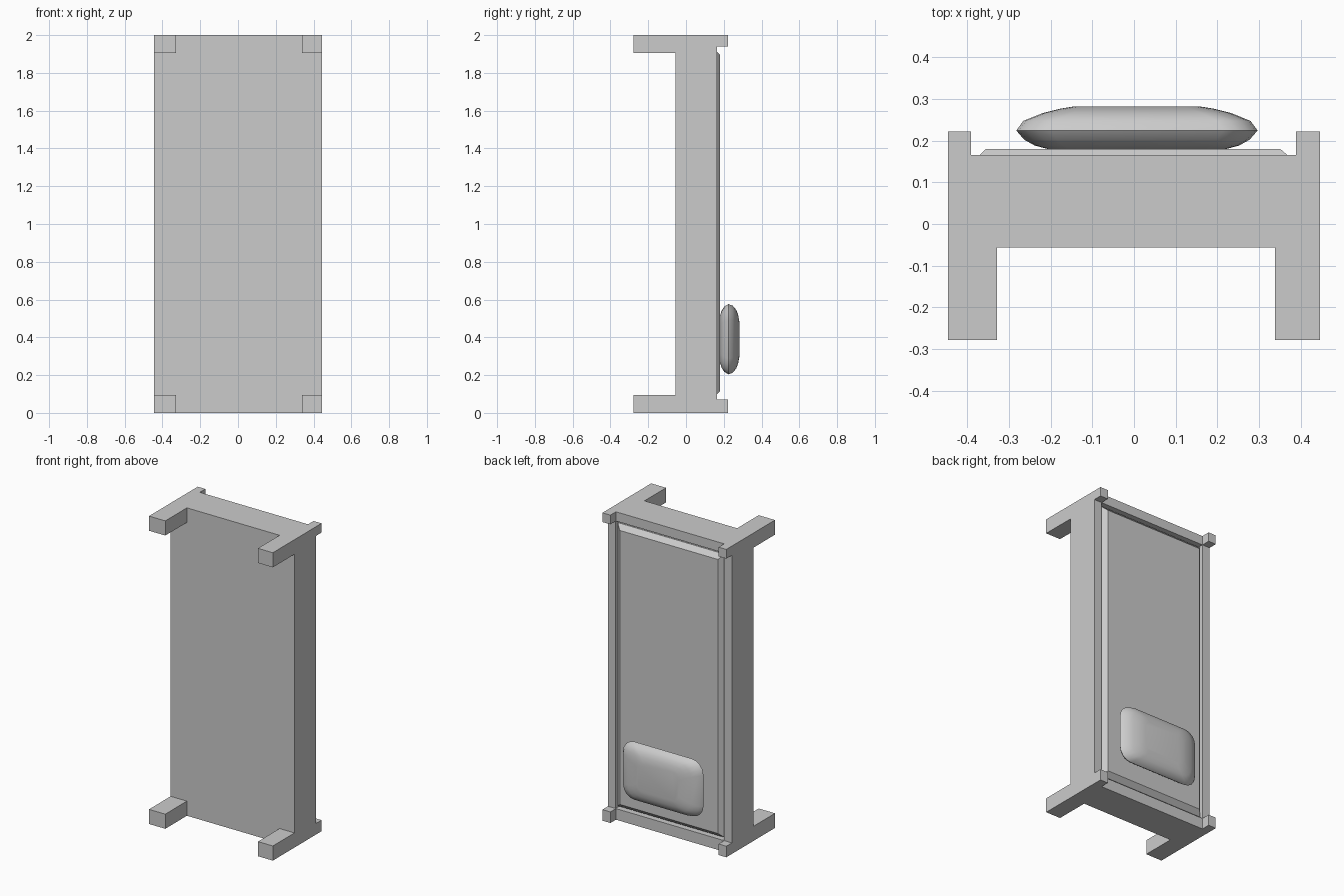
import bpy, bmesh, math

if "Cube" in bpy.data.objects:
    bpy.data.objects.remove(bpy.data.objects["Cube"])

def material(name, c):
    m = bpy.data.materials.new(name)
    m.diffuse_color = (*c, 1)
    m.use_nodes = True
    m.node_tree.nodes["Principled BSDF"].inputs["Base Color"].default_value = m.diffuse_color
    return m

GREY = material("plain grey", (0.6, 0.6, 0.6))

def make(name, bm):
    bmesh.ops.recalc_face_normals(bm, faces=bm.faces)
    me = bpy.data.meshes.new(name)
    bm.to_mesh(me)
    bm.free()
    me.materials.append(GREY)
    ob = bpy.data.objects.new(name, me)
    bpy.context.collection.objects.link(ob)
    return ob

def box(name, x0, x1, y0, y1, z0, z1):
    bm = bmesh.new()
    bmesh.ops.create_cube(bm, size=1)
    for v in bm.verts:
        v.co = ((x0, x1)[v.co.x > 0], (y0, y1)[v.co.y > 0], (z0, z1)[v.co.z > 0])
    return make(name, bm)

def loft(name, rings):
    # closed solid through rings stacked along y
    bm = bmesh.new()
    loops = [[bm.verts.new(p) for p in r] for r in rings]
    n = len(loops[0])
    for a, b in zip(loops, loops[1:]):
        for i in range(n):
            bm.faces.new((a[i], a[(i + 1) % n], b[(i + 1) % n], b[i]))
    bm.faces.new(loops[0])
    bm.faces.new(loops[-1])
    return make(name, bm)

def rect(x0, x1, z0, z1, y):
    return [(x0, y, z0), (x1, y, z0), (x1, y, z1), (x0, y, z1)]

def rounded(hx, hz, r, y, cx, cz, seg=4):
    pts = []
    for k, (sx, sz) in enumerate([(1, 1), (-1, 1), (-1, -1), (1, -1)]):
        for i in range(seg + 1):
            a = math.pi / 2 * (k + i / seg)
            pts.append((cx + sx * (hx - r) + r * math.cos(a), y,
                        cz + sz * (hz - r) + r * math.sin(a)))
    return pts

# bed base lying against the front, with raised rails round a recess
box("bed_base", -0.445, 0.445, -0.056, 0.11, 0, 2)
for side, a, b in (("left", -0.445, -0.39), ("right", 0.39, 0.445)):
    box(side + "_rail", a, b, 0.11, 0.165, 0, 2)
for end, a, b in (("head", 0, 0.072), ("foot", 1.94, 2)):
    box(end + "_rail", -0.39, 0.39, 0.11, 0.165, a, b)

# legs and short corner posts
for end, l0, l1, p0, p1 in (("head", 0, 0.095, 0, 0.072), ("foot", 1.905, 2, 1.94, 2)):
    box(end + "_left_leg", -0.445, -0.328, -0.278, -0.056, l0, l1)
    box(end + "_right_leg", 0.338, 0.445, -0.278, -0.056, l0, l1)
    box(end + "_left_post", -0.445, -0.39, 0.165, 0.222, p0, p1)
    box(end + "_right_post", 0.388, 0.445, 0.165, 0.222, p0, p1)

# mattress with chamfered edges
loft("mattress", [rect(-0.385, 0.385, 0.085, 1.925, 0.11),
                  rect(-0.385, 0.385, 0.085, 1.925, 0.15),
                  rect(-0.355, 0.35, 0.115, 1.895, 0.18)])

# soft pillow
prof = [(0.18, 0.215, 0.125), (0.188, 0.245, 0.15), (0.202, 0.27, 0.172), (0.224, 0.289, 0.186),
        (0.247, 0.272, 0.178), (0.266, 0.225, 0.155), (0.276, 0.185, 0.13), (0.282, 0.148, 0.095)]
pillow = loft("pillow", [rounded(hx, hz, 0.45 * hz, y, 0.007, 0.39) for y, hx, hz in prof])
bpy.context.view_layer.objects.active = pillow
pillow.select_set(True)
bpy.ops.object.shade_smooth_by_angle(angle=math.radians(35))
